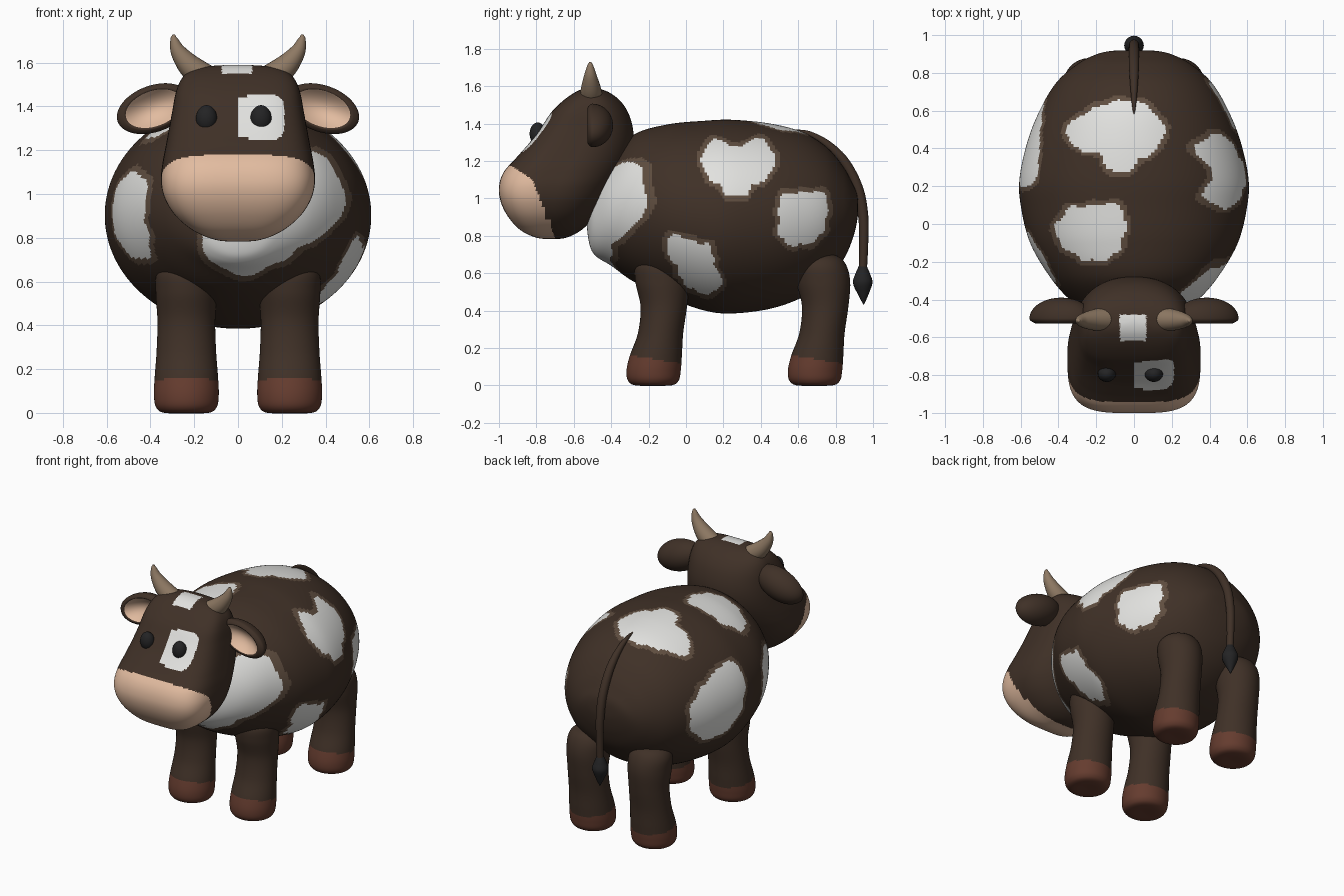
import bpy, bmesh, math
from mathutils import Vector

if "Cube" in bpy.data.objects:
    bpy.data.objects.remove(bpy.data.objects["Cube"])


def material(name, r, g, b):
    m = bpy.data.materials.new(name)
    m.diffuse_color = (r, g, b, 1)
    m.use_nodes = True
    m.node_tree.nodes["Principled BSDF"].inputs["Base Color"].default_value = m.diffuse_color
    return m


BROWN = material("dark brown hide", .050, .030, .020)
WHITE = material("white patch", .76, .76, .74)
EDGE = material("patch border", .115, .075, .050)
PEACH = material("peach skin", .76, .50, .35)
HOOF = material("red brown hoof", .130, .045, .028)
HORN = material("horn tan", .27, .19, .125)
BLACK = material("near black", .017, .017, .018)


def finish(name, bm, mats):
    bmesh.ops.recalc_face_normals(bm, faces=bm.faces)
    for f in bm.faces:
        f.smooth = True
    me = bpy.data.meshes.new(name)
    bm.to_mesh(me)
    bm.free()
    for m in mats:
        me.materials.append(m)
    ob = bpy.data.objects.new(name, me)
    bpy.context.collection.objects.link(ob)
    return ob


def skin(name, rings, mats, rule=None):
    """Join closed rings of points; rule(face centre) gives the material index."""
    bm = bmesh.new()
    vr = [[bm.verts.new(p) for p in ring] for ring in rings]
    n = len(vr[0])
    for a, b in zip(vr, vr[1:]):
        for i in range(n):
            j = (i + 1) % n
            bm.faces.new((a[i], a[j], b[j], b[i]))
    bmesh.ops.remove_doubles(bm, verts=bm.verts, dist=1e-5)
    if rule:
        for f in bm.faces:
            f.material_index = rule(f.calc_center_median())
    return finish(name, bm, mats)


def blend(p, t):
    """Catmull-Rom value between p[1] and p[2]."""
    return tuple(.5 * (2 * b + (c - a) * t + (2 * a - 5 * b + 4 * c - d) * t * t
                       + (3 * b - a - 3 * c + d) * t ** 3) for a, b, c, d in zip(*p))


def spline(keys, steps):
    out = []
    for i in range(1, len(keys) - 2):
        out += [blend(keys[i - 1:i + 3], k / steps) for k in range(steps)]
    return out + [keys[-2]]


def power(v, p):
    return math.copysign(abs(v) ** (2 / p), v)


def loft(name, keys, axis, mats, rule=None, n=96, steps=8, p_lo=2, p_hi=2, cx=0, dy=0):
    """Closed form from sections (position, low, high, half width) along y or z."""
    flip = lambda k: (k[0], k[2], k[1], -k[3])          # mirrored key keeps the poles round
    rings = []
    for pos, lo, hi, hw in spline([flip(keys[1])] + keys + [flip(keys[-2])], steps):
        ring = []
        for i in range(n):
            a = 2 * math.pi * i / n
            c, s = math.cos(a), math.sin(a)
            p = p_hi if c > 0 else p_lo
            v = (lo + hi) / 2 + (hi - lo) / 2 * power(c, p)
            x = cx + hw * power(s, p)
            ring.append((x, pos, v) if axis == 'y' else (x, v + dy, pos))
        rings.append(ring)
    return skin(name, rings, mats, rule)


def tube(name, keys, side, mat, n=20):
    """Tapered tube through (x, y, z, radius); side is normal to the bend plane."""
    ends = [tuple(2 * a - b for a, b in zip(keys[i], keys[j])) for i, j in ((0, 1), (-1, -2))]
    pts = spline([ends[0]] + keys + [ends[1]], 8)
    side, rings = Vector(side), []
    for i, p in enumerate(pts):
        t = (Vector(pts[min(i + 1, len(pts) - 1)][:3]) - Vector(pts[max(i - 1, 0)][:3])).normalized()
        up = t.cross(side)
        rings.append([Vector(p[:3]) + p[3] * (side * math.cos(2 * math.pi * k / n) + up * math.sin(2 * math.pi * k / n))
                      for k in range(n)])
    cap = lambda p: [Vector(p[:3])] * n
    skin(name, [cap(pts[0])] + rings + [cap(pts[-1])], [mat])


# Patches: view, centre, then radii at equal angles
PATCHES = [
    ('right', .27, 1.17, [.20, .20, .10, .19, .18, .14, .165, .14]),
    ('right', .62, .90, [.13, .17, .13, .155, .12, .16, .15, .14]),
    ('right', .04, .65, [.11, .13, .12, .19, .10, .10, .14, .19]),
    ('left', .42, .95, [.22, .18, .19, .28, .20, .20, .24, .24]),
    ('left', -.17, .90, [.14, .17, .20, .19, .13, .16, .20, .18]),
    ('top', -.09, .47, [.25, .22, .18, .19, .265, .14, .20, .18]),
    ('top', -.22, -.05, [.17, .20, .145, .18, .195, .15, .145, .16]),
    ('front', .15, .90, [.32, .36, .34, .22, .20, .25, .30, .34, .31, .23, .20, .22]),
]


def hide_colour(c):
    result = 0
    views = {'right': (c.x > 0, c.y, c.z), 'left': (c.x < 0, c.y, c.z),
             'top': (c.z > .9, c.x, c.y), 'front': (c.y < -.1, c.x, c.z)}
    for view, u0, v0, radii in PATCHES:
        seen, u, v = views[view]
        d = math.hypot(u - u0, v - v0)
        if not seen or d > .45:
            continue
        a = math.atan2(v - v0, u - u0) % (2 * math.pi)
        n = len(radii)
        k = a / (2 * math.pi) * n
        i = int(k)
        r = blend([(radii[(i + j) % n],) for j in (-1, 0, 1, 2)], k - i)[0] + .007 * math.sin(9 * a)
        if d < r:
            return 1
        if d < r + .027:
            result = 2
    return result


# Body
loft("body", [(-.53, .87, .87, 0), (-.515, .75, 1.0, .13), (-.48, .69, 1.09, .22), (-.40, .64, 1.21, .34),
              (-.28, .555, 1.34, .445), (-.1, .47, 1.395, .55), (.1, .40, 1.415, .60), (.25, .385, 1.42, .605),
              (.45, .41, 1.40, .56), (.62, .47, 1.355, .49), (.75, .56, 1.275, .41), (.84, .67, 1.17, .31),
              (.89, .78, 1.08, .22), (.915, .88, 1.02, .13), (.92, .95, .95, 0)],
     'y', [BROWN, WHITE, EDGE], hide_colour, n=200, steps=14)


# Head with muzzle, forehead patch and eye patch
def head_colour(c):
    if c.z < 1.1 - .64 * (c.y + .82) and c.y < -.82 + (1.1 - c.z) * .387:
        return 1
    eye = ((c.x - .107) / .105) ** 4 + ((c.z - 1.35) / .105) ** 4 < 1 and c.y < -.6
    brow = abs(c.x + .005) < .07 and -.62 < c.y < -.48 and c.z > 1.5
    return 2 if eye or brow else 0


loft("head", [(.783, -.72, -.72, 0), (.79, -.80, -.64, .10), (.83, -.885, -.56, .20), (.90, -.95, -.49, .285),
              (.98, -.99, -.43, .335), (1.06, -1.0, -.38, .352), (1.14, -.975, -.33, .345), (1.22, -.905, -.295, .33),
              (1.30, -.835, -.28, .315), (1.38, -.775, -.285, .30), (1.46, -.72, -.31, .285), (1.52, -.66, -.35, .262),
              (1.56, -.605, -.40, .222), (1.582, -.56, -.45, .15), (1.59, -.51, -.51, 0)],
     'z', [BROWN, PEACH, WHITE], head_colour, n=200, steps=12, p_lo=3.6, p_hi=2.2)

# Eyes
for name, x in (("left_eye", -.144), ("right_eye", .105)):
    bm = bmesh.new()
    bmesh.ops.create_uvsphere(bm, u_segments=32, v_segments=20, radius=1)
    for v in bm.verts:
        v.co = Vector((x + .048 * v.co.x, -.793 + .043 * v.co.y, 1.345 + .061 * v.co.z))
    finish(name, bm, [BLACK])

LEG = [(0, -.18, -.18, 0), (0, -.27, -.08, .10), (.025, -.31, -.04, .138), (.08, -.318, -.028, .148),
       (.16, -.30, -.022, .145), (.28, -.257, -.015, .136), (.42, -.243, .005, .132), (.55, -.27, .015, .14),
       (.64, -.27, -.005, .135), (.69, -.22, -.05, .09), (.705, -.135, -.135, 0)]

for s, side in ((-1, "left"), (1, "right")):
    # Legs with hooves
    for part, dy in (("front_leg", 0), ("rear_leg", .863)):
        loft(f"{side}_{part}", LEG, 'z', [BROWN, HOOF],
             lambda c: int(c.z < .14 - .15 * (c.y - dy + .17)), n=56, steps=8, cx=s * .236, dy=dy)
    # Horns
    tube(f"{side}_horn", [(s * .145, -.505, 1.525, .065), (s * .22, -.508, 1.585, .054),
                          (s * .272, -.511, 1.65, .036), (s * .292, -.512, 1.705, .018),
                          (s * .293, -.512, 1.728, .006)], (0, 1, 0), HORN)
    # Ears: domed back, dished peach front
    bm = bmesh.new()
    bmesh.ops.create_uvsphere(bm, u_segments=64, v_segments=40, radius=1)
    for f in bm.faces:
        c = f.calc_center_median()
        f.material_index = int(c.z < 0 and math.hypot(c.x, c.y) < .78)
    ca, sa = math.cos(math.radians(20)), math.sin(math.radians(20))
    for v in bm.verts:
        u, w, d = v.co
        r = math.hypot(u, w)
        depth = .11 * d if d > 0 else .045 * d
        if d < 0 and r < .8:
            depth = -.027 + .06 * (1 - (r / .8) ** 2)
        X, Z = .175 * u, .106 * w
        v.co = Vector((s * (.385 + X * ca + Z * sa), -.50 + depth, 1.39 - X * sa + Z * ca))
    finish(f"{side}_ear", bm, [BROWN, PEACH])

# Tail and tuft
tube("tail", [(0, .58, 1.365, .004), (0, .66, 1.345, .014), (0, .76, 1.285, .022), (0, .85, 1.19, .027),
              (0, .92, 1.05, .028), (0, .948, .9, .027), (0, .95, .75, .024), (0, .945, .61, .022)], (1, 0, 0), BROWN)
tube("tail_tuft", [(0, .945, .645, .018), (0, .945, .60, .038), (0, .945, .55, .052),
                   (0, .948, .49, .03), (0, .95, .432, .002)], (1, 0, 0), BLACK)
